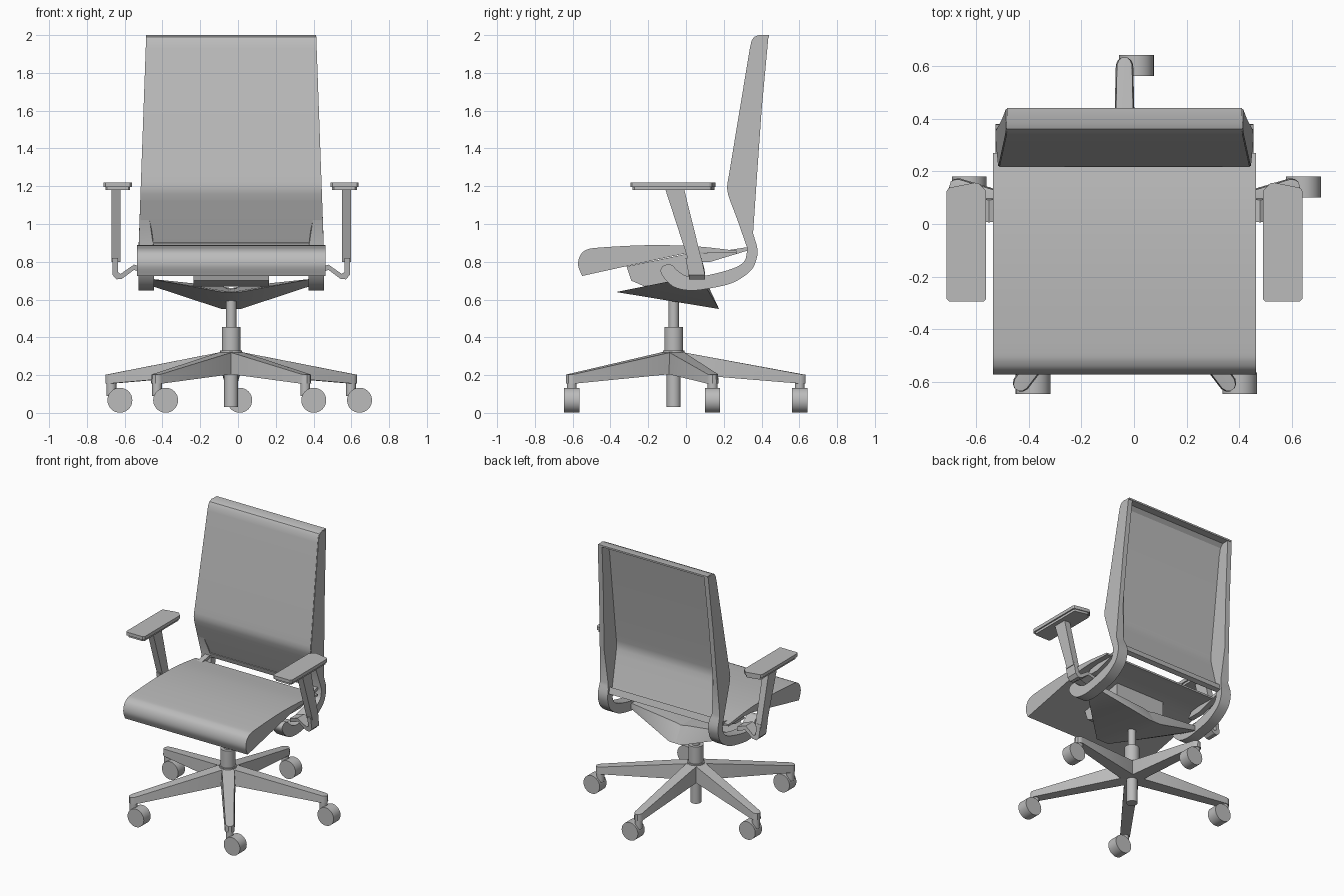
import bpy, bmesh
from math import sin, cos, pi, radians
from mathutils import Vector, Matrix

if "Cube" in bpy.data.objects:
    bpy.data.objects.remove(bpy.data.objects["Cube"], do_unlink=True)

grey = bpy.data.materials.new("plain grey")
grey.use_nodes = True
grey.diffuse_color = (0.5, 0.5, 0.5, 1)
grey.node_tree.nodes["Principled BSDF"].inputs["Base Color"].default_value = (0.5, 0.5, 0.5, 1)

CX, CY = -0.036, -0.065   # chair axis in x, column axis in y


def finish(name, bm, angle=30):
    bmesh.ops.recalc_face_normals(bm, faces=bm.faces)
    mesh = bpy.data.meshes.new(name)
    bm.to_mesh(mesh)
    bm.free()
    mesh.materials.append(grey)
    obj = bpy.data.objects.new(name, mesh)
    bpy.context.collection.objects.link(obj)
    bpy.ops.object.select_all(action='DESELECT')
    obj.select_set(True)
    bpy.context.view_layer.objects.active = obj
    bpy.ops.object.shade_smooth_by_angle(angle=radians(angle))
    return obj


def prism(name, outline, place):
    """Solid between two copies of an outline; place(point, end) gives 3D."""
    bm = bmesh.new()
    ends = [[bm.verts.new(place(p, e)) for p in outline] for e in (0, 1)]
    for ring in ends:
        bm.faces.new(ring)
    for i in range(len(outline)):
        j = (i + 1) % len(outline)
        bm.faces.new((ends[0][i], ends[0][j], ends[1][j], ends[1][i]))
    return finish(name, bm)


def across(name, outline, x0, x1):
    """Extrude a (y, z) outline along x, measured from the chair axis."""
    return prism(name, outline, lambda p, e: (CX + (x1 if e else x0), p[0], p[1]))


def hull(name, points):
    bm = bmesh.new()
    for p in points:
        bm.verts.new(p)
    bmesh.ops.convex_hull(bm, input=bm.verts)
    bmesh.ops.delete(bm, geom=[v for v in bm.verts if not v.link_faces], context='VERTS')
    return finish(name, bm)


def cylinder(name, centre, radius, depth, axis='Z'):
    bm = bmesh.new()
    turn = Matrix.Rotation(pi / 2, 4, 'X') if axis == 'Y' else Matrix()
    bmesh.ops.create_cone(bm, cap_ends=True, segments=32, radius1=radius, radius2=radius,
                          depth=depth, matrix=Matrix.Translation(centre) @ turn)
    return finish(name, bm)


def column(name, radius, low, high):
    cylinder(name, (CX, CY, (low + high) / 2), radius, high - low)


def smooth_path(points, steps=5):
    """Catmull-Rom curve through the points."""
    pts = [Vector(p) for p in points]
    pts = [2 * pts[0] - pts[1]] + pts + [2 * pts[-1] - pts[-2]]
    out = []
    for a, b, c, d in zip(pts, pts[1:], pts[2:], pts[3:]):
        for s in range(steps):
            t = s / steps
            out.append(0.5 * (2 * b + (c - a) * t + (2 * a - 5 * b + 4 * c - d) * t ** 2
                              + (3 * b - a - 3 * c + d) * t ** 3))
    return out + [pts[-2]]


# Gas column and hub
column("column_lower_tube", 0.037, 0.03, 0.24)
column("base_hub", 0.058, 0.21, 0.33)
column("column_sleeve", 0.05, 0.32, 0.455)
column("column_piston", 0.027, 0.45, 0.66)

# Five-legged base with casters that all face the same way
for i in range(5):
    a = radians(90 + 72 * i)
    out, side = Vector((cos(a), sin(a), 0)), Vector((-sin(a), cos(a), 0))
    hub = Vector((CX, CY, 0))
    shape = []
    for r, w, low, high in ((0.0, 0.045, 0.21, 0.33), (0.67, 0.03, 0.155, 0.205),
                            (0.688, 0.022, 0.155, 0.203), (0.697, 0.01, 0.155, 0.202)):
        for s in (-1, 1):
            shape.append(hub + out * r + side * s * w * 1.1 + Vector((0, 0, low)))
            shape.append(hub + out * r + side * s * w * 0.95 + Vector((0, 0, high)))
    hull(f"base_leg_{i + 1}", shape)
    pin = hub + out * 0.667
    cylinder(f"caster_stem_{i + 1}", pin + Vector((0, 0, 0.135)), 0.026, 0.09)
    cylinder(f"caster_wheel_{i + 1}", pin + Vector((0.045, 0, 0.067)), 0.066, 0.08, 'Y')

# Seat cushion
top = smooth_path([(-0.55, 0.725), (-0.571, 0.78), (-0.562, 0.83), (-0.53, 0.862),
                   (-0.46, 0.875), (-0.2, 0.888), (0.05, 0.882), (0.27, 0.858)])
under = [(0.27, 0.845), (0.1, 0.85), (0.0, 0.845), (-0.14, 0.815)]
across("seat", [tuple(p) for p in top] + under, -0.5, 0.5)

# Seat carriage below the cushion
across("seat_carriage", [(-0.315, 0.775), (-0.29, 0.7), (-0.22, 0.67), (-0.06, 0.67),
                         (0.02, 0.72), (0.02, 0.845), (-0.1, 0.82)], -0.2, 0.2)


# Backrest: the outer half width narrows towards the top
def half_width(z):
    return 0.49 - 0.04 * max(0, z - 0.89) / 1.11


front = [(0.44, 2.0), (0.385, 2.0), (0.36, 1.99), (0.347, 1.97), (0.338, 1.93),
         (0.229, 1.27), (0.22, 1.22), (0.217, 1.19), (0.222, 1.16), (0.235, 1.12), (0.322, 0.89)]
rear = [(y + 0.012, z - 0.006) for y, z in reversed(front[3:])]
rear += [(0.385, 1.988), (0.44, 1.988)]
prism("backrest_panel", front + rear,
      lambda p, e: (CX + (1 if e else -1) * (half_width(p[1]) - 0.004), p[0], p[1]))
across("backrest_lower_rail", [(0.315, 0.9), (0.327, 0.865), (0.36, 0.875), (0.345, 0.92)],
       -0.45, 0.45)

# Side frame outline: backrest wall running down into the hooked carrier bar
outer_bar = smooth_path([(0.355, 0.95), (0.378, 0.87), (0.372, 0.81), (0.34, 0.75),
                         (0.25, 0.69), (0.13, 0.66), (0.02, 0.648), (-0.07, 0.67),
                         (-0.13, 0.735), (-0.125, 0.775), (-0.08, 0.785), (-0.04, 0.75),
                         (0.02, 0.72), (0.12, 0.73), (0.25, 0.765), (0.31, 0.805), (0.325, 0.87)], 4)
frame = [(0.436, 1.988), (0.4, 1.6), (0.372, 1.2)] + [tuple(p) for p in outer_bar]
frame += [(y + 0.003, z) for y, z in reversed(front[1:10])]


def wall(z):
    return 0.08 - 0.045 * min(1, max(0, (z - 0.9) / 0.15))


for s, label in ((-1, "right"), (1, "left")):
    prism(f"{label}_side_frame", frame,
          lambda p, e: (CX + s * (half_width(p[1]) - (wall(p[1]) if e else 0)), p[0], p[1]))

    # Link between seat and back
    across(f"{label}_seat_link", [(0.02, 0.80), (0.13, 0.80), (0.335, 0.862), (0.33, 0.878),
                                  (0.2, 0.858), (0.05, 0.84)], s * 0.42, s * 0.46)

    # Swept support wing from the column to the side frame
    hull(f"{label}_support_wing",
         [(CX + s * x, y, z) for x, y, z in
          ((0, -0.37, 0.64), (0.05, -0.37, 0.64), (0, 0.175, 0.55), (0.05, 0.175, 0.55),
           (0, 0.11, 0.66), (0.05, 0.11, 0.67), (0.43, -0.02, 0.71), (0.43, 0.1, 0.71),
           (0.43, 0.1, 0.675))])

    # Armrest bracket, post and pad
    strap = [(0.63, 0.82), (0.628, 0.73), (0.607, 0.707), (0.578, 0.71), (0.515, 0.757),
             (0.45, 0.735), (0.45, 0.765), (0.515, 0.785), (0.585, 0.736), (0.6, 0.745),
             (0.6, 0.82)]
    prism(f"{label}_arm_bracket", strap,
          lambda p, e: (CX + s * p[0], (0.1 if e else 0.015) - 0.25 * max(0, p[1] - 0.75), p[1]))
    across(f"{label}_arm_post", [(-0.11, 1.185), (-0.01, 1.185), (0.085, 0.8), (0.015, 0.8)],
           s * 0.587, s * 0.634)

    pad = [(0.535, -0.295), (0.665, -0.295), (0.675, -0.285), (0.675, 0.125), (0.668, 0.137),
           (0.57, 0.157), (0.555, 0.155), (0.525, 0.125), (0.525, -0.285)]
    prism(f"{label}_arm_pad", pad,
          lambda p, e: (CX + s * p[0], p[1], 1.22 if e else 1.196))
    prism(f"{label}_arm_pad_base", pad,
          lambda p, e: (CX + s * (0.6 + (p[0] - 0.6) * 0.87), p[1] * 0.96, 1.196 if e else 1.18))
